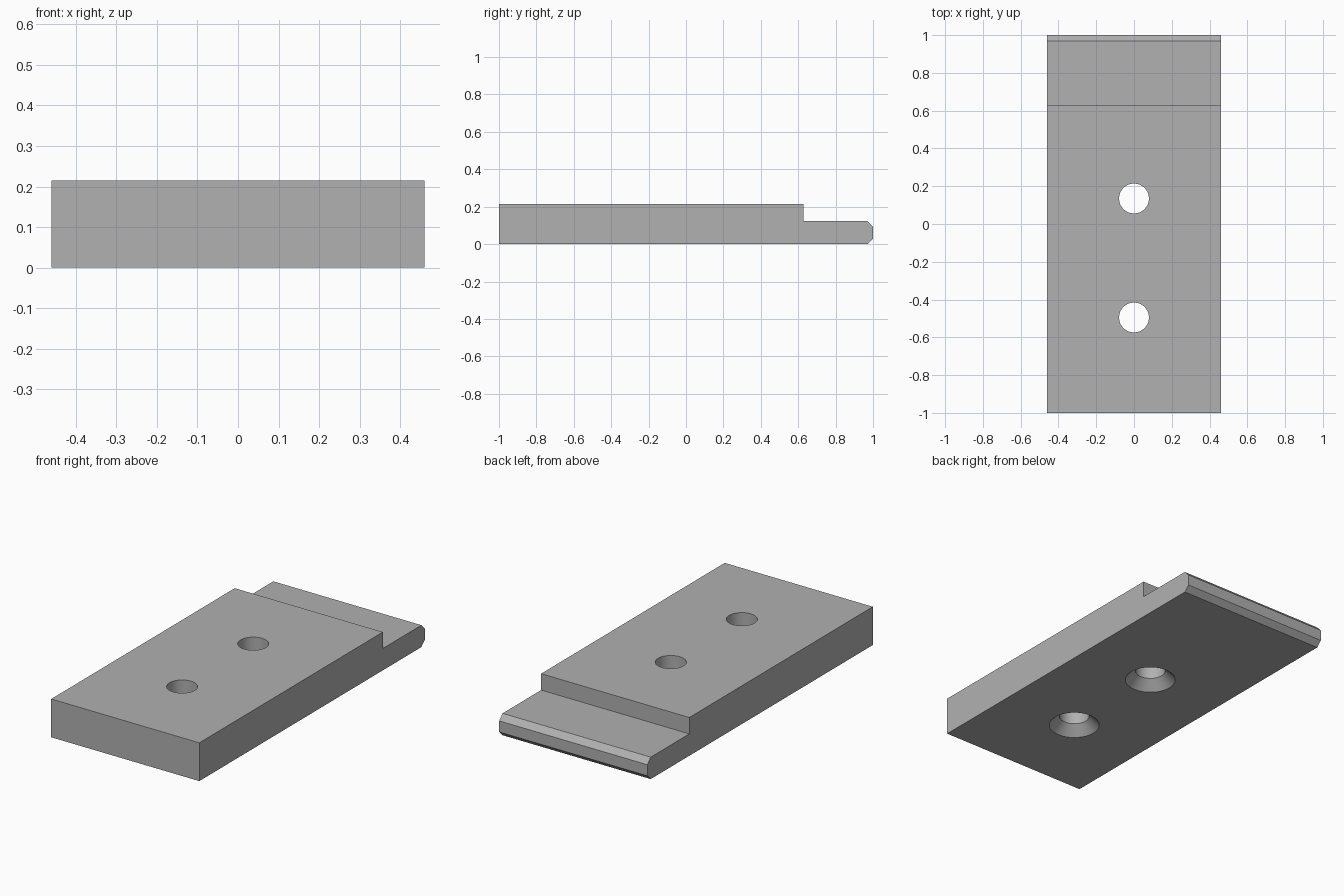
import bpy, bmesh, math

if "Cube" in bpy.data.objects:
    bpy.data.objects.remove(bpy.data.objects["Cube"])

HALF_W = 0.46
HOLE_YS = (0.135, -0.495)
HOLE_R, SINK_R = 0.079, 0.133
SEGMENTS = 64

grey = bpy.data.materials.new("plain grey")
grey.diffuse_color = (0.44, 0.44, 0.44, 1)
grey.use_nodes = True
grey.node_tree.nodes["Principled BSDF"].inputs["Base Color"].default_value = grey.diffuse_color


def make_object(name, bm):
    bmesh.ops.recalc_face_normals(bm, faces=bm.faces)
    mesh = bpy.data.meshes.new(name)
    bm.to_mesh(mesh)
    bm.free()
    mesh.materials.append(grey)
    obj = bpy.data.objects.new(name, mesh)
    bpy.context.collection.objects.link(obj)
    return obj


# Stepped plate: side profile (y, z) with a chamfered tongue, extruded along x
profile = [(-1, 0), (0.97, 0), (1, 0.03), (1, 0.092), (0.97, 0.123),
           (0.628, 0.123), (0.628, 0.215), (-1, 0.215)]
bm = bmesh.new()
side = bm.faces.new([bm.verts.new((-HALF_W, y, z)) for y, z in profile])
ext = bmesh.ops.extrude_face_region(bm, geom=[side])
bmesh.ops.translate(bm, vec=(2 * HALF_W, 0, 0),
                    verts=[v for v in ext["geom"] if isinstance(v, bmesh.types.BMVert)])
plate = make_object("mounting_plate", bm)

# Countersunk hole cutters: stacked rings (radius, z), wide end at the underside
depth = SINK_R - HOLE_R
rings = [(SINK_R + 0.05, -0.05), (SINK_R, 0), (HOLE_R, depth), (HOLE_R, 0.3)]
bm = bmesh.new()
for cy in HOLE_YS:
    loops = [[bm.verts.new((r * math.cos(2 * math.pi * i / SEGMENTS),
                            cy + r * math.sin(2 * math.pi * i / SEGMENTS), z))
              for i in range(SEGMENTS)] for r, z in rings]
    for a, b in zip(loops, loops[1:]):
        for i in range(SEGMENTS):
            j = (i + 1) % SEGMENTS
            bm.faces.new((a[i], a[j], b[j], b[i]))
    bm.faces.new(loops[0][::-1])
    bm.faces.new(loops[-1])
cutter = make_object("screw_hole_cutter", bm)
cutter.hide_render = True

# Cut the screw holes, then keep only the round walls smooth
cut = plate.modifiers.new("screw_holes", "BOOLEAN")
cut.operation = "DIFFERENCE"
cut.solver = "EXACT"
cut.object = cutter
bpy.context.view_layer.objects.active = plate
plate.select_set(True)
bpy.ops.object.modifier_apply(modifier=cut.name)
bpy.data.objects.remove(cutter, do_unlink=True)
bpy.ops.object.shade_smooth_by_angle(angle=math.radians(30))
